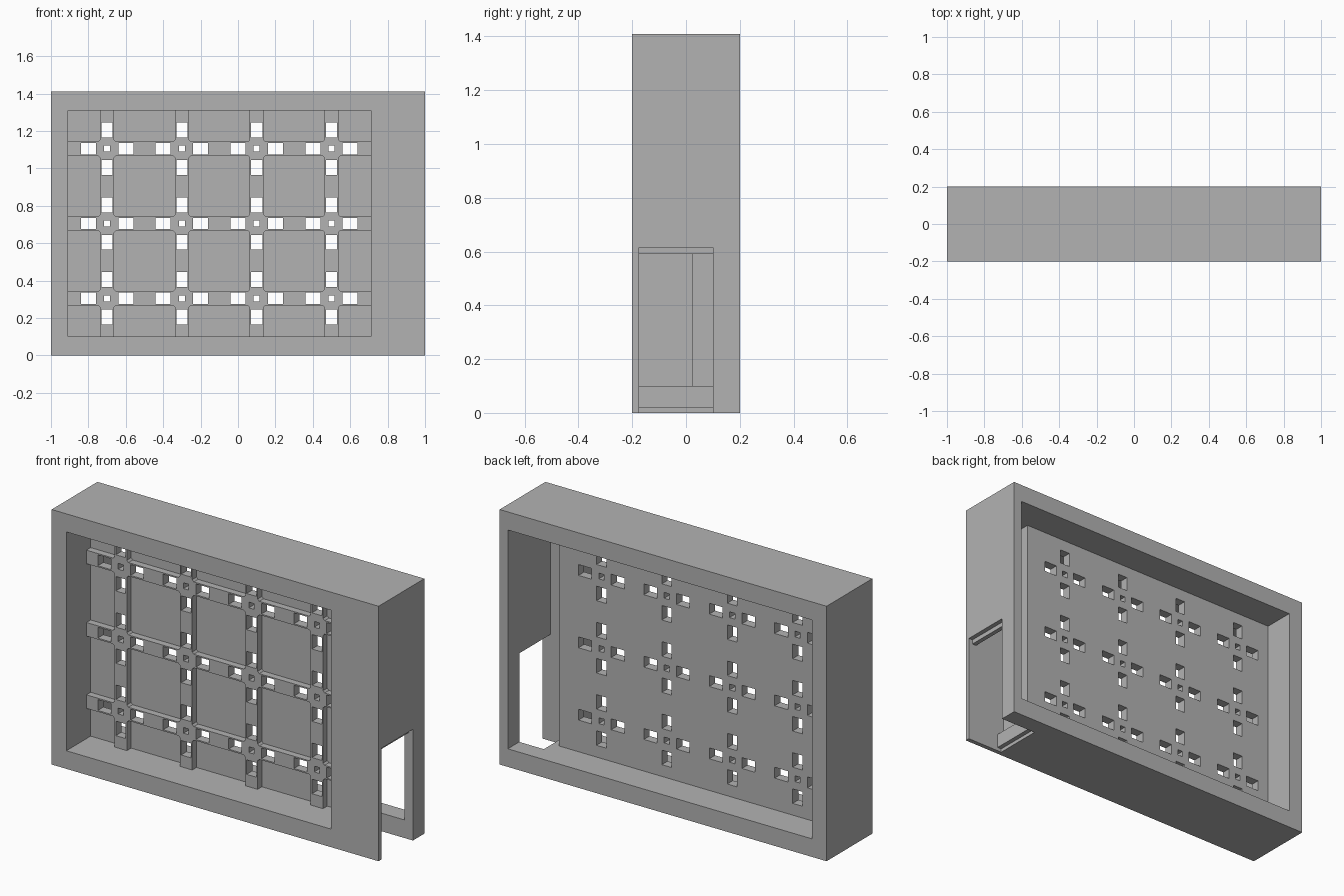
import bpy
import bmesh

if "Cube" in bpy.data.objects:
    bpy.data.objects.remove(bpy.data.objects["Cube"], do_unlink=True)

grey = bpy.data.materials.new("plain grey")
grey.use_nodes = True
grey.diffuse_color = (0.45, 0.45, 0.45, 1)
grey.node_tree.nodes["Principled BSDF"].inputs["Base Color"].default_value = (0.45, 0.45, 0.45, 1)


def prism(bm, outline, y0, y1):
    """Extrude an x-z outline from y0 to y1."""
    face = bm.faces.new([bm.verts.new((x, y0, z)) for x, z in outline])
    extruded = bmesh.ops.extrude_face_region(bm, geom=[face])["geom"]
    for v in extruded:
        if isinstance(v, bmesh.types.BMVert):
            v.co.y = y1


def block(bm, x0, x1, y0, y1, z0, z1):
    prism(bm, [(x0, z0), (x1, z0), (x1, z1), (x0, z1)], y0, y1)


def make(name, bm):
    bmesh.ops.recalc_face_normals(bm, faces=bm.faces)
    mesh = bpy.data.meshes.new(name)
    bm.to_mesh(mesh)
    bm.free()
    mesh.materials.append(grey)
    ob = bpy.data.objects.new(name, mesh)
    bpy.context.collection.objects.link(ob)
    return ob


def cut(target, bm):
    """Subtract the shapes in bm from the target and discard the cutter."""
    cutter = make("cutter", bm)
    cutter.hide_render = True
    mod = target.modifiers.new("cut", 'BOOLEAN')
    mod.operation = 'DIFFERENCE'
    mod.solver = 'EXACT'
    mod.object = cutter
    bpy.context.view_layer.objects.active = target
    bpy.ops.object.modifier_apply(modifier=mod.name)
    bpy.data.objects.remove(cutter, do_unlink=True)


def cut_block(target, *bounds):
    bm = bmesh.new()
    block(bm, *bounds)
    cut(target, bm)


LEFT, RIGHT, LOW, HIGH = -0.91, 0.71, 0.10, 1.31   # front opening
RIB_FRONT, SHEET_FRONT, SHEET_BACK = -0.025, 0.012, 0.025
COLS = [-0.7 + 0.4 * i for i in range(4)]
ROWS = [0.305 + 0.4 * i for i in range(3)]
RIB = 0.0375                                       # half rib width

# Housing
bm = bmesh.new()
block(bm, -1, 1, -0.2, 0.2, 0, 1.41)
housing = make("housing", bm)

# Front opening, back opening and side compartment
cut_block(housing, LEFT, RIGHT, -0.3, RIB_FRONT, LOW, HIGH)
cut_block(housing, LEFT, 0.95, SHEET_BACK, 0.3, LOW, HIGH)
cut_block(housing, 0.76, 0.95, -0.175, 0.1, LOW, HIGH)

# Corner access hatch through side and floor, with a stepped rim
cut_block(housing, 0.80, 1.1, -0.175, 0.1, -0.1, 0.59)
cut_block(housing, 0.975, 1.1, -0.175, 0.1, -0.1, 0.615)
cut_block(housing, 0.775, 1.1, -0.175, 0.1, -0.1, 0.02)


def spans(lo, hi, centres):
    starts = [lo] + [c + RIB for c in centres]
    ends = [c - RIB for c in centres] + [hi]
    return list(zip(starts, ends))


def cell_outline(x0, x1, z0, z1, c=0.01):
    """Rectangle with chamfers only at rib crossings."""
    points = []
    for x, z, dx, dz in ((x0, z0, c, c), (x1, z0, -c, c), (x1, z1, -c, -c), (x0, z1, c, -c)):
        if x in (LEFT, RIGHT) or z in (LOW, HIGH):
            points.append((x, z))
        else:
            pair = [(x, z + dz), (x + dx, z)]
            points += pair if dx * dz > 0 else pair[::-1]
    return points


# Recessed cells, leaving a grid of ribs
bm = bmesh.new()
for x0, x1 in spans(LEFT, RIGHT, COLS):
    for z0, z1 in spans(LOW, HIGH, ROWS):
        prism(bm, cell_outline(x0, x1, z0, z1), -0.1, SHEET_FRONT)
cut(housing, bm)

# Small centre hole and four slots at every crossing
bm = bmesh.new()
for cx in COLS:
    for cz in ROWS:
        for dx, dz, hx, hz in ((0, 0, 0.016, 0.016), (0.1, 0, 0.04, 0.03), (-0.1, 0, 0.04, 0.03),
                               (0, 0.1, 0.03, 0.04), (0, -0.1, 0.03, 0.04)):
            x, z = cx + dx, cz + dz
            block(bm, x - hx, x + hx, -0.1, 0.1, z - hz, z + hz)
cut(housing, bm)
